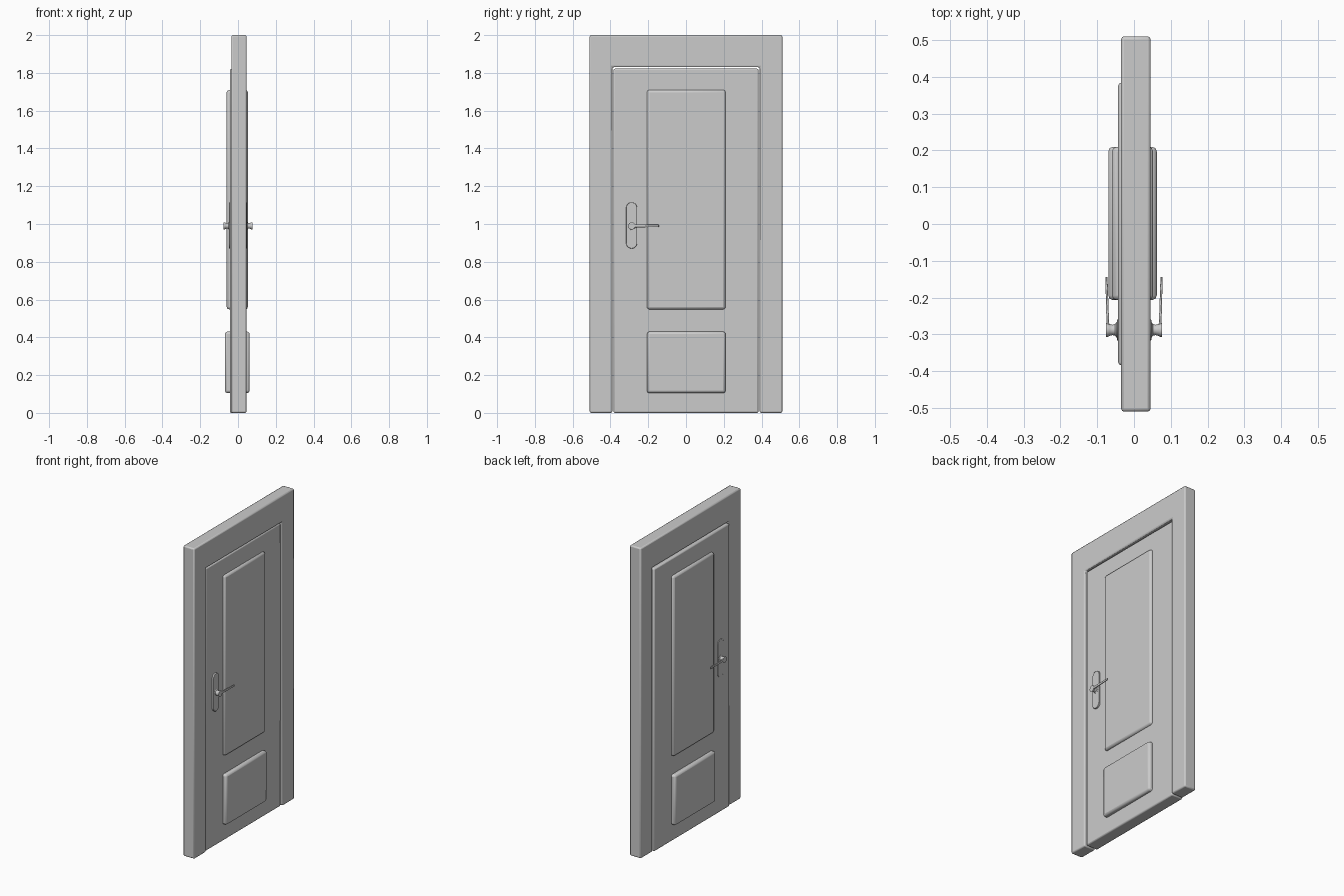
import bpy, bmesh, math

if "Cube" in bpy.data.objects:
    bpy.data.objects.remove(bpy.data.objects["Cube"])


def finish(bm, name, bevel=0.0, segments=2):
    bmesh.ops.recalc_face_normals(bm, faces=bm.faces)
    mesh = bpy.data.meshes.new(name)
    bm.to_mesh(mesh)
    bm.free()
    ob = bpy.data.objects.new(name, mesh)
    bpy.context.collection.objects.link(ob)
    bpy.ops.object.select_all(action='DESELECT')
    ob.select_set(True)
    bpy.context.view_layer.objects.active = ob
    if bevel:
        mod = ob.modifiers.new("edge_bevel", 'BEVEL')
        mod.width = bevel
        mod.segments = segments
        mod.limit_method = 'ANGLE'
    bpy.ops.object.shade_smooth_by_angle(angle=math.radians(35))
    return ob


def prism(name, outline, x0, x1, bevel=0.0, segments=2):
    """Extrude a (y, z) outline along x."""
    bm = bmesh.new()
    face = bm.faces.new([bm.verts.new((x0, y, z)) for y, z in outline])
    new = bmesh.ops.extrude_face_region(bm, geom=[face])["geom"]
    verts = [v for v in new if isinstance(v, bmesh.types.BMVert)]
    bmesh.ops.translate(bm, verts=verts, vec=(x1 - x0, 0, 0))
    return finish(bm, name, bevel, segments)


def rect(y0, y1, z0, z1):
    return [(y0, z0), (y1, z0), (y1, z1), (y0, z1)]


def capsule(cy, z0, z1, r, n=12):
    pts = []
    for cz, start in ((z1 - r, 0), (z0 + r, math.pi)):
        for i in range(n + 1):
            a = start + math.pi * i / n
            pts.append((cy + r * math.cos(a), cz + r * math.sin(a)))
    return pts


def turned(name, profile, cy, cz, n=24):
    """Lathe (x, radius) pairs around an x-parallel axis."""
    bm = bmesh.new()
    rings = []
    for x, r in profile:
        rings.append([bm.verts.new((x, cy + r * math.cos(2 * math.pi * i / n),
                                    cz + r * math.sin(2 * math.pi * i / n)))
                      for i in range(n)])
    for a, b in zip(rings, rings[1:]):
        for i in range(n):
            j = (i + 1) % n
            bm.faces.new((a[i], a[j], b[j], b[i]))
    bm.faces.new(rings[0])
    bm.faces.new(rings[-1])
    return finish(bm, name)


# Surrounding frame: one upside-down U
prism("door_frame", [(-0.51, 0), (-0.39, 0), (-0.39, 1.83), (0.39, 1.83),
                     (0.39, 0), (0.51, 0), (0.51, 2), (-0.51, 2)],
      -0.035, 0.045, 0.008)

# Door leaf, set slightly towards -x
prism("door_leaf", rect(-0.384, 0.384, 0.0, 1.822), -0.043, 0.037, 0.008)

# Raised panels showing on both faces
prism("upper_panel", rect(-0.207, 0.21, 0.548, 1.71), -0.06, 0.052, 0.013)
prism("lower_panel", rect(-0.207, 0.21, 0.105, 0.43), -0.07, 0.062, 0.013)

# Handle set on each face
HY, HZ = -0.288, 0.99
for side, s, base, plate in (("front", 1, 0.035, 0.047), ("rear", -1, 0.040, 0.0465)):
    prism(side + "_backplate", capsule(HY, 0.87, 1.115, 0.029),
          s * base, s * plate, 0.002)
    turned(side + "_handle_neck",
           [(s * x, r) for x, r in ((base, 0.022), (0.048, 0.021), (0.051, 0.016),
                                    (0.058, 0.014), (0.066, 0.016),
                                    (0.072, 0.019), (0.076, 0.019))], HY, HZ)

    # Slim tapered lever pointing towards the middle of the door
    bm = bmesh.new()
    rings = []
    for y, x0, x1, h in ((HY, 0.066, 0.075, 0.009), (-0.26, 0.068, 0.075, 0.008),
                         (-0.144, 0.072, 0.078, 0.006)):
        rings.append([bm.verts.new((s * x, y, HZ + z))
                      for x, z in ((x0, -h), (x1, -h), (x1, h), (x0, h))])
    for a, b in zip(rings, rings[1:]):
        for i in range(4):
            j = (i + 1) % 4
            bm.faces.new((a[i], a[j], b[j], b[i]))
    bm.faces.new(rings[0])
    bm.faces.new(rings[-1])
    finish(bm, side + "_lever", 0.002)
